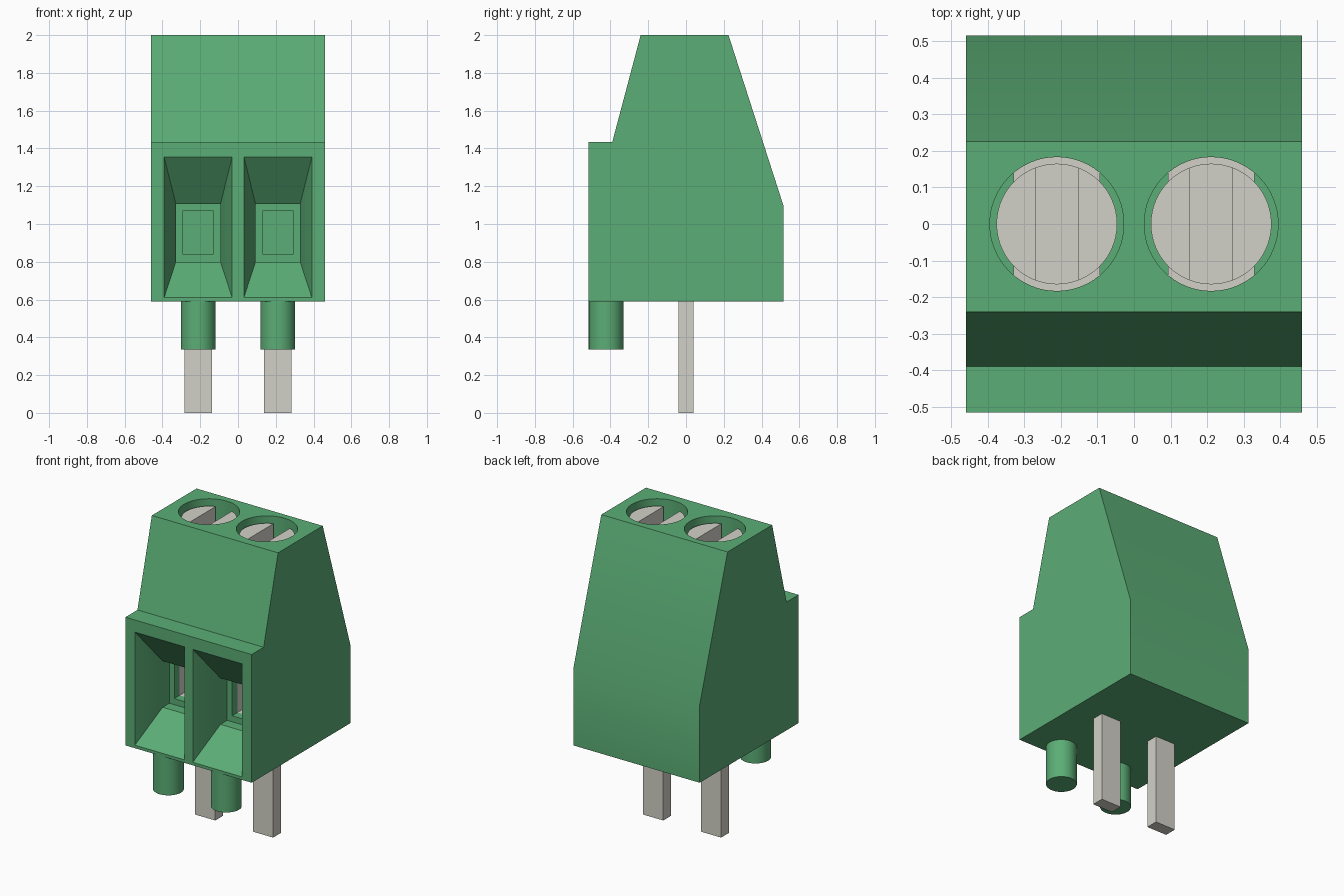
import bpy
import bmesh
from mathutils import Matrix

if "Cube" in bpy.data.objects:
    bpy.data.objects.remove(bpy.data.objects["Cube"], do_unlink=True)


def make_material(name, rgb, roughness):
    mat = bpy.data.materials.new(name)
    mat.use_nodes = True
    mat.diffuse_color = (*rgb, 1)
    shader = mat.node_tree.nodes["Principled BSDF"]
    shader.inputs["Base Color"].default_value = (*rgb, 1)
    shader.inputs["Roughness"].default_value = roughness
    return mat


green = make_material("green plastic", (0.105, 0.42, 0.18), 0.6)
metal = make_material("pale grey metal", (0.645, 0.638, 0.573), 0.5)


def finish(name, bm, mat):
    bmesh.ops.recalc_face_normals(bm, faces=bm.faces)
    mesh = bpy.data.meshes.new(name)
    bm.to_mesh(mesh)
    bm.free()
    mesh.materials.append(mat)
    obj = bpy.data.objects.new(name, mesh)
    bpy.context.collection.objects.link(obj)
    return obj


def loft(name, rings, mat):
    """Closed skin through a row of point rings, capped at both ends."""
    bm = bmesh.new()
    rows = [[bm.verts.new(p) for p in ring] for ring in rings]
    n = len(rows[0])
    for a, b in zip(rows, rows[1:]):
        for i in range(n):
            j = (i + 1) % n
            bm.faces.new((a[i], a[j], b[j], b[i]))
    bm.faces.new(rows[0])
    bm.faces.new(rows[-1])
    return finish(name, bm, mat)


def rect(x, y, half_w, z0, z1):
    return [(x - half_w, y, z0), (x + half_w, y, z0),
            (x + half_w, y, z1), (x - half_w, y, z1)]


def box(name, x, half_w, y0, y1, z0, z1, mat):
    return loft(name, [rect(x, y, half_w, z0, z1) for y in (y0, y1)], mat)


def cylinder(name, x, y, radius, z0, z1, mat):
    bm = bmesh.new()
    bmesh.ops.create_cone(bm, cap_ends=True, segments=64, radius1=radius, radius2=radius,
                          depth=z1 - z0, matrix=Matrix.Translation((x, y, (z0 + z1) / 2)))
    return finish(name, bm, mat)


def cut(target, cutter):
    cutter.hide_render = True
    mod = target.modifiers.new("cut", "BOOLEAN")
    mod.operation = "DIFFERENCE"
    mod.solver = "EXACT"
    mod.object = cutter
    bpy.ops.object.select_all(action="DESELECT")
    bpy.context.view_layer.objects.active = target
    target.select_set(True)
    bpy.ops.object.modifier_apply(modifier=mod.name)
    bpy.data.objects.remove(cutter, do_unlink=True)


def smooth(obj):
    bpy.ops.object.select_all(action="DESELECT")
    bpy.context.view_layer.objects.active = obj
    obj.select_set(True)
    bpy.ops.object.shade_smooth_by_angle()


# Housing: side profile (y, z) extruded across the width
FRONT, BASE, TOP = -0.515, 0.59, 2.0
profile = [(FRONT, BASE), (0.515, BASE), (0.515, 1.1), (0.225, TOP),
           (-0.24, TOP), (-0.39, 1.435), (FRONT, 1.435)]
housing = loft("housing", [[(x, y, z) for y, z in profile] for x in (-0.46, 0.46)], green)

for side, x in (("right", -0.211), ("left", 0.211)):
    # Wire entry: funnel, straight throat, narrow slot, then the clamp pocket
    entry = [(-0.6, 0.18, 0.61, 1.355), (FRONT, 0.18, 0.61, 1.355),
             (-0.315, 0.118, 0.80, 1.105), (-0.245, 0.118, 0.80, 1.105),
             (-0.245, 0.082, 0.84, 1.07), (-0.19, 0.082, 0.84, 1.07),
             (-0.19, 0.118, 0.80, 1.105), (0.19, 0.118, 0.80, 1.105)]
    cut(housing, loft("entry_cutter",
                      [rect(x, y, w, z0, z1) for y, w, z0, z1 in entry], green))

    # Screw well from the top down to the clamp
    cut(housing, cylinder("well_cutter", x, 0, 0.183, 1.09, TOP + 0.1, green))

    # Hollow wire clamp
    clamp = box(side + "_wire_clamp", x, 0.118, -0.19, 0.19, 0.80, 1.105, metal)
    cut(clamp, box("clamp_cutter", x, 0.082, -0.3, 0.3, 0.84, 1.07, metal))

    # Slotted screw
    screw = cylinder(side + "_screw", x, 0, 0.165, 1.10, 1.96, metal)
    cut(screw, box("slot_cutter", x, 0.059, -0.3, 0.3, 1.85, 2.1, metal))
    smooth(screw)

    # Locating peg and solder pin underneath
    smooth(cylinder(side + "_locating_peg", x, -0.423, 0.092, 0.335, BASE + 0.01, green))
    box(side + "_solder_pin", x, 0.073, -0.04, 0.04, 0, 0.82, metal)

smooth(housing)
